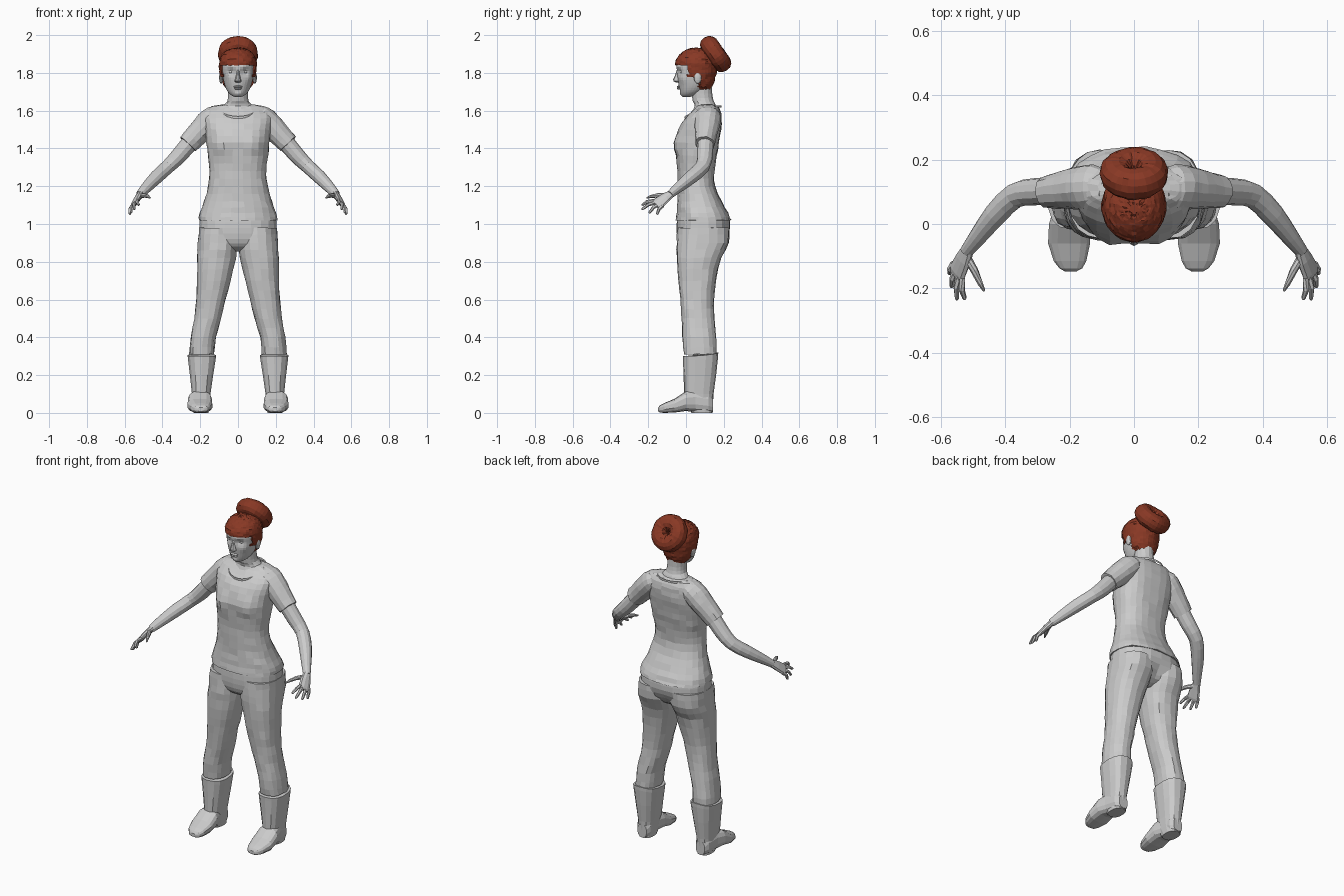
import bpy, bmesh, math, random
from mathutils import Vector, Matrix

random.seed(4)
if "Cube" in bpy.data.objects:
    bpy.data.objects.remove(bpy.data.objects["Cube"], do_unlink=True)


def material(name, rgb):
    m = bpy.data.materials.new(name)
    m.use_nodes = True
    m.diffuse_color = (*rgb, 1)
    m.node_tree.nodes["Principled BSDF"].inputs["Base Color"].default_value = (*rgb, 1)
    return m


GREY = material("plain_grey", (0.6, 0.6, 0.6))
HAIR = material("auburn_hair", (0.25, 0.04, 0.018))


def finish(name, bm, mat, side=1):
    """Turn a bmesh into a named object, mirrored when side is -1."""
    for v in bm.verts:
        v.co.x *= side
    bmesh.ops.recalc_face_normals(bm, faces=bm.faces)
    me = bpy.data.meshes.new(name)
    bm.to_mesh(me)
    bm.free()
    me.materials.append(mat)
    ob = bpy.data.objects.new(name, me)
    bpy.context.collection.objects.link(ob)
    return ob


def refine(rows, n):
    """Smoothly add n steps between the given rows of numbers."""
    out = []
    for i in range(len(rows) - 1):
        a, b, c, d = (rows[min(max(i + k, 0), len(rows) - 1)] for k in (-1, 0, 1, 2))
        for s in range(n):
            t = s / n
            out.append([q + t / 2 * (r - p + t * (2 * p - 5 * q + 4 * r - w + t * (3 * q - p - 3 * r + w)))
                        for p, q, r, w in zip(a, b, c, d)])
    return out + [list(rows[-1])]


def skin(loops):
    """Bridge equal loops of points and cap both ends."""
    bm = bmesh.new()
    rings = [[bm.verts.new(p) for p in loop] for loop in loops]
    n = len(rings[0])
    for a, b in zip(rings, rings[1:]):
        for i in range(n):
            j = (i + 1) % n
            bm.faces.new((a[i], a[j], b[j], b[i]))
    bm.faces.new(rings[0])
    bm.faces.new(rings[-1])
    return bm


def stack(rows, sides=18, steps=1, power=1.0, along_y=False):
    """Sections given as position, low and high of each cross axis."""
    loops = []
    for pos, a0, a1, b0, b1 in refine(rows, steps):
        loop = []
        for i in range(sides):
            t = math.tau * (i + 0.5) / sides
            c, s = (math.copysign(abs(f) ** power, f) for f in (math.cos(t), math.sin(t)))
            a, b = (a0 + a1 + c * (a1 - a0)) / 2, (b0 + b1 + s * (b1 - b0)) / 2
            loop.append((a, pos, b) if along_y else (a, b, pos))
        loops.append(loop)
    return skin(loops)


def even(rows):
    """Symmetric sections: height, half width, front, back."""
    return [(z, -w, w, f, b) for z, w, f, b in rows]


def tube(rows, sides=10, ref=(0, 1, 0)):
    """Tube through x, y, z with a radius along ref and one across it."""
    pts = [Vector(r[:3]) for r in rows]
    loops = []
    for i, p in enumerate(pts):
        t = (pts[min(i + 1, len(pts) - 1)] - pts[max(i - 1, 0)]).normalized()
        u = Vector(ref)
        u = (u - t * u.dot(t)).normalized()
        v = t.cross(u)
        loops.append([p + u * rows[i][3] * math.cos(math.tau * k / sides)
                      + v * rows[i][4] * math.sin(math.tau * k / sides) for k in range(sides)])
    return skin(loops)


def bump(bm, centre, radius, push, both=True):
    """Push vertices around a point with a soft falloff."""
    for v in bm.verts:
        p = Vector((abs(v.co.x), v.co.y, v.co.z)) if both else v.co
        v.co += Vector(push) * math.exp(-((p - Vector(centre)).length / radius) ** 2)


def rough(bm, amount):
    for v in bm.verts:
        v.co += Vector([random.uniform(-amount, amount) for _ in range(3)])


def ball(name, centre, size, mat=GREY, side=1):
    bm = bmesh.new()
    bmesh.ops.create_uvsphere(bm, u_segments=12, v_segments=8, radius=1)
    bmesh.ops.transform(bm, verts=bm.verts,
                        matrix=Matrix.Translation(centre) @ Matrix.Diagonal((*size, 1)))
    return finish(name, bm, mat, side)


# Shirt body
bm = stack(even([(1.02, .21, -.055, .24), (1.06, .203, -.05, .222), (1.12, .18, -.045, .19),
                 (1.2, .158, -.045, .155), (1.28, .15, -.047, .15), (1.36, .16, -.05, .165),
                 (1.43, .168, -.052, .18), (1.5, .175, -.04, .19), (1.56, .182, -.005, .19),
                 (1.6, .172, .035, .183), (1.622, .14, .055, .17), (1.63, .09, .065, .155)]),
           sides=24, steps=2, power=.85)
bump(bm, (.085, -.05, 1.42), .055, (0, -.022, 0))
bump(bm, (0, .2, 1.45), .06, (0, -.012, 0))
rough(bm, .0025)
finish("shirt_body", bm, GREY)

# Collar seam
loops = []
for k in range(25):
    t = math.tau * k / 24
    x, y, z = .108 * math.sin(t), .09 - .097 * math.cos(t), 1.622 - .058 * max(0, math.cos(t))
    loops.append([(x * (1 + .05 * dx), y, z + .006 * dz) for dx, dz in ((1, 0), (0, 1), (-1, 0), (0, -1))])
finish("shirt_collar", skin(loops), GREY)

# Neck
finish("neck", stack(even([(1.57, .1, .02, .16), (1.625, .082, .045, .16), (1.65, .058, .035, .148),
                           (1.69, .053, .03, .14), (1.75, .055, .03, .14)]), sides=16, steps=2), GREY)

# Head with sockets, cheeks, mouth and chin
bm = stack(even([(1.673, .018, -.016, .02), (1.685, .04, -.026, .06), (1.71, .06, -.034, .1),
                 (1.75, .075, -.042, .135), (1.8, .084, -.048, .15), (1.84, .086, -.05, .152),
                 (1.88, .075, -.032, .14), (1.91, .045, 0, .1)]), sides=32, steps=4, power=.95)
bump(bm, (.036, -.037, 1.806), .02, (0, .014, 0))
bump(bm, (.034, -.04, 1.832), .014, (0, -.006, 0))
bump(bm, (.055, -.015, 1.77), .025, (.004, -.005, 0))
bump(bm, (0, -.03, 1.69), .016, (0, -.006, 0))
bump(bm, (0, -.036, 1.703), .01, (0, .005, 0))
finish("head", bm, GREY)

# Nose and lips
finish("nose", stack(even([(1.75, .012, -.056, -.02), (1.756, .02, -.066, -.02), (1.766, .016, -.068, -.02),
                           (1.79, .01, -.057, -.02), (1.82, .011, -.047, -.02)]), sides=10), GREY)
ball("upper_lip", (0, -.036, 1.727), (.024, .013, .006))
ball("lower_lip", (0, -.035, 1.717), (.02, .013, .006))

# Hair cap, cut away around the face and ears
bm = stack(even([(1.7, .04, .07, .125), (1.74, .08, 0, .145), (1.79, .096, -.04, .16),
                 (1.84, .1, -.056, .166), (1.88, .093, -.047, .16), (1.91, .072, -.018, .135),
                 (1.925, .045, .01, .1), (1.932, .015, .035, .06)]), sides=36, steps=4)
cut = []
for f in bm.faces:
    c = f.calc_center_median()
    if (c.z < 1.843 and c.y < .012) or (c.z < 1.772 and c.y < .072):
        cut.append(f)
bmesh.ops.delete(bm, geom=cut, context="FACES")
rough(bm, .0025)
hair = finish("hair_cap", bm, HAIR)
solid = hair.modifiers.new("thickness", "SOLIDIFY")
solid.thickness = .01
solid.offset = -1

# Gathered bun: a tilted ring with wavy strands
loops, turns, sides = [], 32, 14
tilt = Matrix.Translation((0, .157, 1.9)) @ Matrix.Rotation(math.radians(-55), 4, "X")
bm = bmesh.new()
grid = []
for i in range(turns):
    a = math.tau * i / turns
    row = []
    for k in range(sides):
        b = math.tau * k / sides
        r = .05 + random.uniform(-.003, .0015)
        reach = .057 + r * math.cos(b)
        row.append(bm.verts.new(tilt @ Vector((reach * math.cos(a), reach * math.sin(a), r * math.sin(b)))))
    grid.append(row)
for i in range(turns):
    for k in range(sides):
        n, m = (i + 1) % turns, (k + 1) % sides
        bm.faces.new((grid[i][k], grid[n][k], grid[n][m], grid[i][m]))
finish("hair_bun", bm, HAIR)

# Seat of the trousers
bm = stack(even([(.855, .05, .02, .13), (.88, .12, -.025, .185), (.92, .2, -.045, .222),
                 (.98, .206, -.05, .235), (1.03, .203, -.047, .232)]), sides=22, steps=2, power=.85)
bump(bm, (0, .22, .91), .045, (0, -.022, 0))
finish("trouser_seat", bm, GREY)

for label, side in (("left", 1), ("right", -1)):
    # Eye and ear
    ball(label + "_eye", (.036, -.02, 1.806), (.016, .012, .009), GREY, side)
    ball(label + "_ear", (.089, .062, 1.775), (.011, .02, .032), GREY, side)

    # Sleeve
    bm = tube(refine([(.085, .115, 1.585, .05, .035), (.125, .115, 1.568, .07, .062),
                      (.165, .112, 1.53, .068, .066), (.21, .107, 1.483, .06, .062),
                      (.266, .1, 1.424, .052, .056)], 2), sides=14)
    rough(bm, .002)
    finish(label + "_sleeve", bm, GREY, side)

    # Arm
    bm = tube(refine([(.235, .103, 1.455, .044, .046), (.31, .1, 1.365, .042, .043),
                      (.37, .088, 1.305, .039, .037), (.43, .03, 1.25, .036, .036),
                      (.485, -.04, 1.193, .027, .029), (.52, -.085, 1.155, .02, .022)], 2), sides=12)
    finish(label + "_arm", bm, GREY, side)

    # Palm, fingers and thumb
    spread = Vector((.45, .77, -.45))
    bm = tube([(.515, -.078, 1.16, .021, .018), (.53, -.11, 1.138, .032, .017),
               (.548, -.148, 1.108, .038, .014), (.552, -.16, 1.1, .032, .01)], ref=spread)
    finish(label + "_palm", bm, GREY, side)
    tips = {"index": (.525, -.235, 1.1), "middle": (.55, -.236, 1.077),
            "ring": (.567, -.197, 1.058), "little": (.573, -.155, 1.05)}
    for k, (finger, tip) in enumerate(tips.items()):
        base = Vector((.547, -.145, 1.11)) + spread * (.02 * k - .03)
        tip = Vector(tip)
        knuckle = base.lerp(tip, .5) + Vector((.005, -.004, .007))
        bm = tube([(*base, .01, .01), (*knuckle, .0095, .0095),
                   (*base.lerp(tip, .93), .007, .007), (*tip, .003, .003)], sides=6)
        finish(label + "_" + finger + "_finger", bm, GREY, side)
    bm = tube([(.52, -.1, 1.148, .013, .015), (.495, -.145, 1.152, .012, .012),
               (.477, -.185, 1.146, .009, .009), (.465, -.208, 1.138, .004, .004)], sides=8)
    finish(label + "_thumb", bm, GREY, side)

    # Trouser leg
    bm = stack([(.31, .125, .258, -.01, .163), (.4, .117, .25, -.018, .16), (.5, .088, .233, -.022, .15),
                (.6, .065, .222, -.03, .148), (.7, .038, .218, -.04, .158), (.82, .01, .217, -.048, .185),
                (.9, 0, .213, -.05, .226), (.98, 0, .206, -.045, .228)], steps=2, power=.85)
    rough(bm, .0025)
    finish(label + "_trouser_leg", bm, GREY, side)

    # Boot shaft with a raised back rim
    bm = stack([(0, .155, .235, .03, .14), (.04, .15, .24, 0, .142), (.1, .145, .245, -.01, .146),
                (.2, .13, .256, -.013, .16), (.28, .117, .266, -.016, .17), (.3, .115, .268, -.017, .171)],
               sides=14, power=.8)
    bump(bm, (.19, .17, .31), .09, (0, 0, .02), both=False)
    finish(label + "_boot_shaft", bm, GREY, side)

    # Boot foot, from heel to toe
    bm = stack([(.142, .165, .225, .005, .08), (.12, .152, .24, 0, .11), (.05, .15, .25, .004, .125),
                (0, .138, .265, .01, .115), (-.06, .135, .268, .002, .075), (-.115, .147, .25, 0, .052),
                (-.138, .16, .232, .002, .04), (-.147, .178, .215, .008, .028)],
               sides=14, power=.75, along_y=True)
    finish(label + "_boot_foot", bm, GREY, side)
